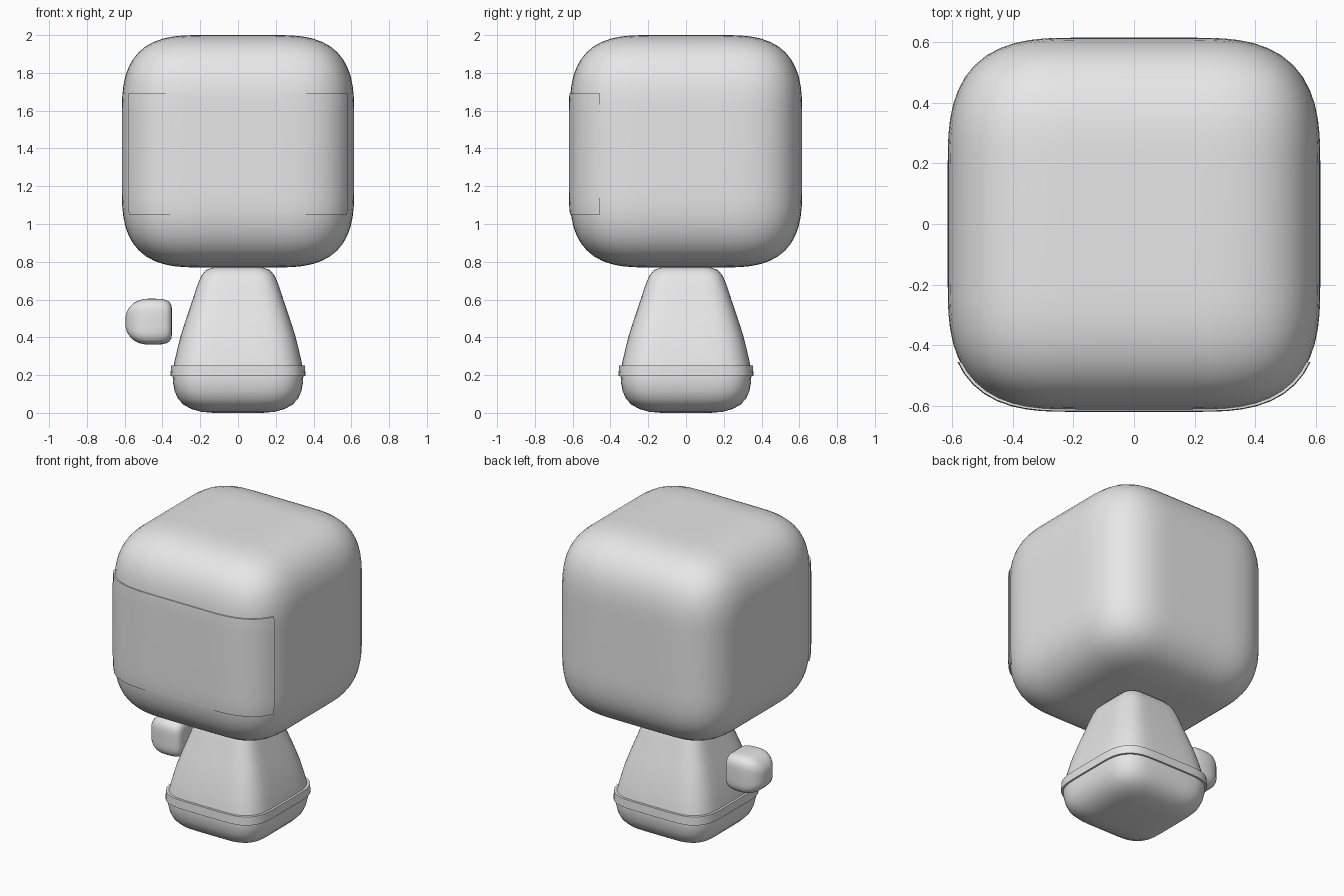
import bpy
import bmesh
from math import sin, cos, pi, radians
from mathutils import Matrix, Vector

if "Cube" in bpy.data.objects:
    bpy.data.objects.remove(bpy.data.objects["Cube"], do_unlink=True)

GREY = (0.8, 0.8, 0.8, 1.0)
POWER = 2.88  # fullness of every rounded corner, 2 is a plain arc

grey = bpy.data.materials.new("light grey")
grey.use_nodes = True
grey.diffuse_color = GREY
grey.node_tree.nodes["Principled BSDF"].inputs["Base Color"].default_value = GREY


def finish(bm, name):
    """Turn a bmesh into a smooth shaded object."""
    bmesh.ops.recalc_face_normals(bm, faces=bm.faces[:])
    mesh = bpy.data.meshes.new(name)
    bm.to_mesh(mesh)
    bm.free()
    mesh.materials.append(grey)
    obj = bpy.data.objects.new(name, mesh)
    bpy.context.collection.objects.link(obj)
    bpy.ops.object.select_all(action='DESELECT')
    obj.select_set(True)
    bpy.context.view_layer.objects.active = obj
    bpy.ops.object.shade_smooth_by_angle(angle=radians(40))
    return obj


def rounded_cube(half, radius, centre_z, segments=14):
    bm = bmesh.new()
    bmesh.ops.create_cube(bm, size=2 * half,
                          matrix=Matrix.Translation((0, 0, centre_z)))
    bmesh.ops.bevel(bm, geom=bm.edges[:], offset=radius, segments=segments,
                    profile=0.25 ** (1 / POWER), affect='EDGES')
    return bm


def rounded_square(half, roundness, steps=10):
    """Outline of a square with full, round corners."""
    r = half * roundness
    quarter = []
    for i in range(steps + 1):
        a = i * pi / 2 / steps
        quarter.append((half - r + r * abs(cos(a)) ** (2 / POWER),
                        half - r + r * abs(sin(a)) ** (2 / POWER)))
    points = []
    for turn in range(4):
        points += quarter
        quarter = [(-y, x) for x, y in quarter]
    return points


def loft(profile, roundness):
    """Stack rounded squares given as (half width, height) and cap the ends."""
    bm = bmesh.new()
    rings = [[bm.verts.new((x, y, z)) for x, y in rounded_square(half, roundness)]
             for half, z in profile]
    for low, high in zip(rings, rings[1:]):
        n = len(low)
        for i in range(n):
            j = (i + 1) % n
            bm.faces.new((low[i], low[j], high[j], high[i]))
    bm.faces.new(rings[0])
    bm.faces.new(rings[-1])
    return bm


# Head
HEAD_Z = 1.385
finish(rounded_cube(0.615, 0.42, HEAD_Z), "head")

# Visor: a band of a slightly fuller head, wrapped round the front corners
bm = rounded_cube(0.62, 0.415, HEAD_Z)
for point, normal in (((0, -0.455, 0), (0, 1, 0)),
                      ((0, 0, 1.69), (0, 0, 1)),
                      ((0, 0, 1.05), (0, 0, -1))):
    cut = bmesh.ops.bisect_plane(bm, geom=bm.verts[:] + bm.edges[:] + bm.faces[:],
                                 plane_co=Vector(point), plane_no=Vector(normal),
                                 clear_outer=True)
    rim = [e for e in cut["geom_cut"] if isinstance(e, bmesh.types.BMEdge)]
    bmesh.ops.holes_fill(bm, edges=rim, sides=0)
finish(bm, "visor")

# Tapered body with a rounded base
finish(loft([(0.13, 0.0), (0.195, 0.006), (0.245, 0.02), (0.288, 0.043),
             (0.318, 0.075), (0.336, 0.117), (0.345, 0.165), (0.346, 0.215),
             (0.339, 0.26), (0.323, 0.33), (0.303, 0.41), (0.271, 0.51),
             (0.24, 0.6), (0.224, 0.65), (0.208, 0.695), (0.192, 0.73),
             (0.168, 0.757), (0.13, 0.77)], 0.65), "body")

# Belt around the base
finish(loft([(0.33, 0.195), (0.357, 0.195), (0.355, 0.25), (0.33, 0.25)], 0.65),
       "belt")

# Right hand: lofted sideways, rounder on the outer side
bm = loft([(0.028, -0.595), (0.055, -0.588), (0.08, -0.572), (0.1, -0.55),
           (0.114, -0.522), (0.121, -0.49), (0.122, -0.45), (0.12, -0.405),
           (0.114, -0.378), (0.104, -0.362), (0.088, -0.353), (0.07, -0.35)], 0.75)
bmesh.ops.transform(bm, verts=bm.verts[:],
                    matrix=Matrix.Translation((0, 0, 0.483)) @ Matrix.Rotation(pi / 2, 4, 'Y'))
finish(bm, "right_hand")
